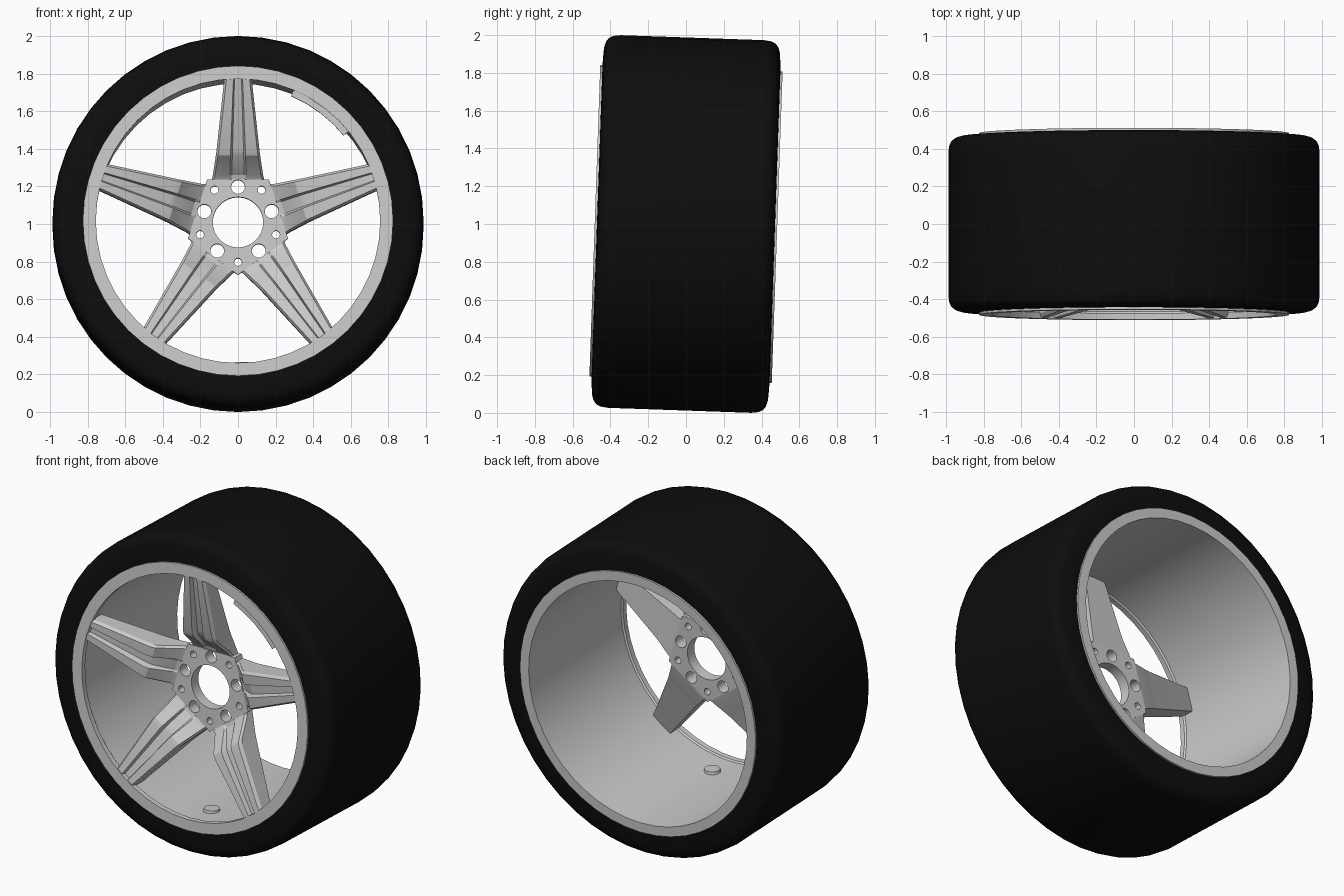
import bpy, bmesh, math
from mathutils import Matrix

if "Cube" in bpy.data.objects:
    bpy.data.objects.remove(bpy.data.objects["Cube"])

# Whole wheel leans two degrees (camber); axle runs along y
WHEEL = Matrix.Translation((0, 0, 1)) @ Matrix.Rotation(math.radians(-2), 4, 'X')
SEG = 48

black = bpy.data.materials.new("rubber")
black.diffuse_color = (0.004, 0.004, 0.004, 1)
black.use_nodes = True
black.node_tree.nodes["Principled BSDF"].inputs["Base Color"].default_value = black.diffuse_color
TAU = 2 * math.pi


def finish(name, bm, mat=None, angle=30):
    bmesh.ops.recalc_face_normals(bm, faces=bm.faces)
    me = bpy.data.meshes.new(name)
    bm.to_mesh(me)
    bm.free()
    ob = bpy.data.objects.new(name, me)
    bpy.context.collection.objects.link(ob)
    ob.matrix_world = WHEEL
    if mat:
        me.materials.append(mat)
    bpy.ops.object.select_all(action='DESELECT')
    ob.select_set(True)
    bpy.context.view_layer.objects.active = ob
    bpy.ops.object.shade_smooth_by_angle(angle=math.radians(angle))
    return ob


def skin(bm, rings, loop_rings, closed_section):
    """Join lists of vertices with quads."""
    n, m = len(rings), len(rings[0])
    for i in range(n if loop_rings else n - 1):
        a, b = rings[i], rings[(i + 1) % n]
        for j in range(m if closed_section else m - 1):
            k = (j + 1) % m
            bm.faces.new((a[j], a[k], b[k], b[j]))


def lathe(name, profile, mat=None, closed=False, start=0, end=TAU, seg=SEG, angle=30):
    """Spin an (r, y) profile round the axle; partial arcs get end caps."""
    bm = bmesh.new()
    full = abs(end - start - TAU) < 1e-6
    rings = []
    for i in range(seg if full else seg + 1):
        t = start + (end - start) * i / seg
        rings.append([bm.verts.new((r * math.cos(t), y, r * math.sin(t))) for r, y in profile])
    skin(bm, rings, full, closed)
    if not full:
        bm.faces.new(rings[0])
        bm.faces.new(rings[-1])
    return finish(name, bm, mat, angle)


# Tyre: flat tread, rounded shoulders
half = [(0.80, 0.472), (0.86, 0.470), (0.92, 0.466), (0.95, 0.457),
        (0.970, 0.442), (0.982, 0.418), (0.987, 0.38)]
lathe("tyre", [(r, -y) for r, y in half] + [(r, y) for r, y in reversed(half)], black, angle=40)

# Rim: front lip, barrel, back lip
lathe("rim", [(0.825, -0.45), (0.825, -0.483), (0.756, -0.483), (0.756, -0.45),
              (0.764, -0.44), (0.764, 0.483), (0.825, 0.483), (0.825, 0.45)])

# Balance tab behind the front lip
lathe("rim_tab", [(0.722, -0.475), (0.77, -0.475), (0.77, -0.44), (0.722, -0.44)], closed=True,
      start=math.radians(39), end=math.radians(67), seg=4)


# Hub plate: pentagon with bore, lug holes and small holes
def add_poly(cu, radius, n, cx=0, cy=0, turn=0.0):
    sp = cu.splines.new('POLY')
    sp.points.add(n - 1)
    for i, p in enumerate(sp.points):
        t = turn + TAU * i / n
        p.co = (cx + radius * math.cos(t), cy + radius * math.sin(t), 0, 1)
    sp.use_cyclic_u = True


def hub_plate(name, y0, y1, lug_r):
    cu = bpy.data.curves.new(name, 'CURVE')
    cu.dimensions = '2D'
    cu.fill_mode = 'BOTH'
    cu.extrude = (y1 - y0) / 2
    add_poly(cu, 0.28, 5, turn=-math.pi / 2)
    add_poly(cu, 0.134, 32)
    for k in range(5):
        t = math.pi / 2 + k * TAU / 5
        add_poly(cu, lug_r, 16, 0.188 * math.cos(t), 0.188 * math.sin(t))
        add_poly(cu, 0.021, 12, -0.212 * math.cos(t), -0.212 * math.sin(t))
    tmp = bpy.data.objects.new(name + "_outline", cu)
    bpy.context.collection.objects.link(tmp)
    bpy.context.view_layer.update()
    me = bpy.data.meshes.new_from_object(tmp.evaluated_get(bpy.context.evaluated_depsgraph_get()))
    bm = bmesh.new()
    bm.from_mesh(me)
    bpy.data.objects.remove(tmp)
    bmesh.ops.remove_doubles(bm, verts=bm.verts, dist=1e-5)
    bm.transform(Matrix.Translation((0, (y0 + y1) / 2, 0)) @ Matrix.Rotation(math.pi / 2, 4, 'X'))
    finish(name, bm)


hub_plate("hub_plate", -0.275, -0.205, 0.037)

# Spokes: radius, front y, back y, half width, groove half width, groove depth
stations = [(0.225, -0.274, -0.206, 0.140, 0.046, 0.004),
            (0.250, -0.290, -0.212, 0.134, 0.044, 0.012),
            (0.350, -0.405, -0.250, 0.118, 0.040, 0.040),
            (0.380, -0.418, -0.260, 0.114, 0.039, 0.040),
            (0.765, -0.480, -0.375, 0.072, 0.024, 0.025)]
for k in range(5):
    bm = bmesh.new()
    rings = []
    for r, yf, yb, w, g, d in stations:
        side = [(w, yb), (w, yf + 0.02), (w - 0.012, yf), (g, yf), (g * 0.75, yf + d)]
        section = side + [(-x, y) for x, y in reversed(side)]
        rings.append([bm.verts.new((x, y, r)) for x, y in section])
    skin(bm, rings, False, True)
    bm.faces.new(rings[0])
    bm.faces.new(rings[-1])
    bm.transform(Matrix.Rotation(k * TAU / 5, 4, 'Y'))
    finish(f"spoke_{k + 1}", bm, angle=20)

# Valve seat on the barrel floor
bm = bmesh.new()
bmesh.ops.create_cone(bm, cap_ends=True, segments=20, radius1=0.05, radius2=0.045, depth=0.025,
                      matrix=Matrix.Translation((0.03, -0.28, -0.758)))
finish("valve_seat", bm)
